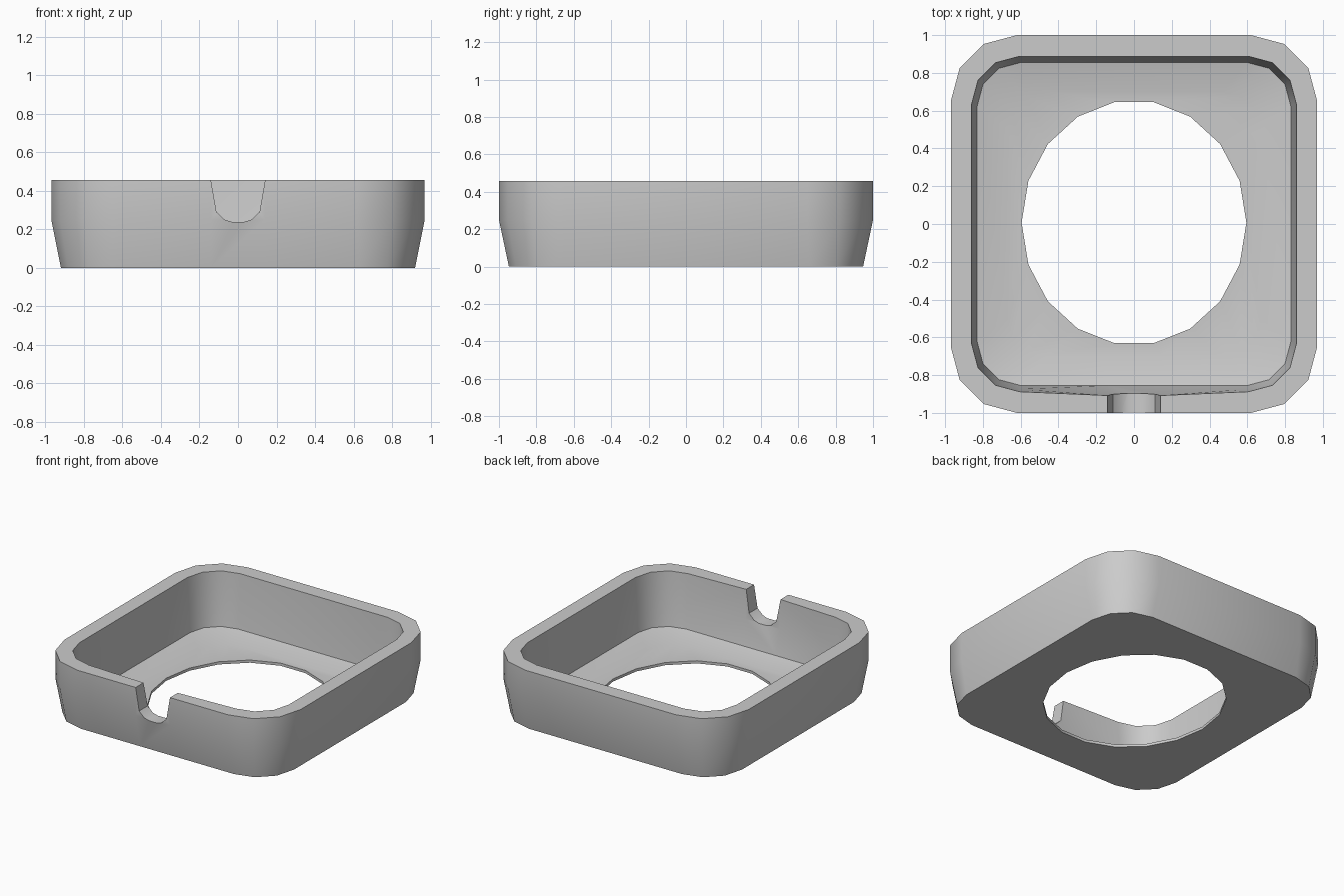
import bpy
import bmesh
from math import sin, cos, radians

if "Cube" in bpy.data.objects:
    bpy.data.objects.remove(bpy.data.objects["Cube"])


def flat_material(name, value):
    mat = bpy.data.materials.new(name)
    mat.use_nodes = True
    color = (value, value, value, 1)
    mat.diffuse_color = color
    mat.node_tree.nodes["Principled BSDF"].inputs["Base Color"].default_value = color
    return mat


def rounded_ring(hx, hy, r, z, bulge=0.0):
    """Rounded rectangle, with two extra points mid-front that can bulge outward."""
    pts = [(-0.14, -hy - bulge, z), (0.14, -hy - bulge, z)]
    for sx, sy, start in ((1, -1, -90), (1, 1, 0), (-1, 1, 90), (-1, -1, 180)):
        for step in range(4):
            a = radians(start + 30 * step)
            pts.append((sx * (hx - r) + r * cos(a), sy * (hy - r) + r * sin(a), z))
    return pts


def hole_ring(z):
    """Eighteen-sided opening, starting at the front."""
    angles = [radians(-100 + 20 * i) for i in range(18)]
    return [(0.595 * cos(a), 0.007 + 0.648 * sin(a), z) for a in angles]


def mesh_object(name, bm):
    bmesh.ops.recalc_face_normals(bm, faces=bm.faces[:])
    mesh = bpy.data.meshes.new(name)
    bm.to_mesh(mesh)
    bm.free()
    obj = bpy.data.objects.new(name, mesh)
    bpy.context.collection.objects.link(obj)
    return obj


# Tray shell: a closed cross-section swept as rings from the outside to the hole
rings = [
    rounded_ring(0.92, 0.947, 0.29, 0.0),
    rounded_ring(0.97, 1.0, 0.35, 0.25),
    rounded_ring(0.97, 1.0, 0.35, 0.457),
    rounded_ring(0.86, 0.888, 0.255, 0.457, 0.02),
    rounded_ring(0.846, 0.874, 0.24, 0.24, 0.024),
    rounded_ring(0.83, 0.855, 0.23, 0.06),
    rounded_ring(0.67, 0.70, 0.2, 0.02),
    hole_ring(0.02),
    hole_ring(0.0),
]
bm = bmesh.new()
loops = [[bm.verts.new(p) for p in ring] for ring in rings]
for k, a in enumerate(loops):
    b = loops[(k + 1) % len(loops)]
    for i in range(len(a)):
        j = (i + 1) % len(a)
        bm.faces.new((a[i], a[j], b[j], b[i]))
tray = mesh_object("tray_shell", bm)
tray.data.materials.append(flat_material("light grey", 0.6))

# Front notch cutter: tapered slot with a rounded bottom
half = [(0.166, 0.6), (0.112, 0.29), (0.07, 0.25), (0.03, 0.238)]
profile = half + [(-x, z) for x, z in reversed(half)]
bm = bmesh.new()
face = bm.faces.new([bm.verts.new((x, -1.1, z)) for x, z in profile])
out = bmesh.ops.extrude_face_region(bm, geom=[face])
moved = [v for v in out["geom"] if isinstance(v, bmesh.types.BMVert)]
bmesh.ops.translate(bm, verts=moved, vec=(0, 0.4, 0))
cutter = mesh_object("notch_cutter", bm)
cutter.hide_render = True

# Cut the notch, then smooth the soft corners
mod = tray.modifiers.new("front_notch", "BOOLEAN")
mod.operation = "DIFFERENCE"
mod.solver = "EXACT"
mod.object = cutter
bpy.ops.object.select_all(action="DESELECT")
tray.select_set(True)
bpy.context.view_layer.objects.active = tray
bpy.ops.object.modifier_apply(modifier=mod.name)
bpy.data.objects.remove(cutter)
bpy.ops.object.shade_smooth_by_angle(angle=radians(35))
